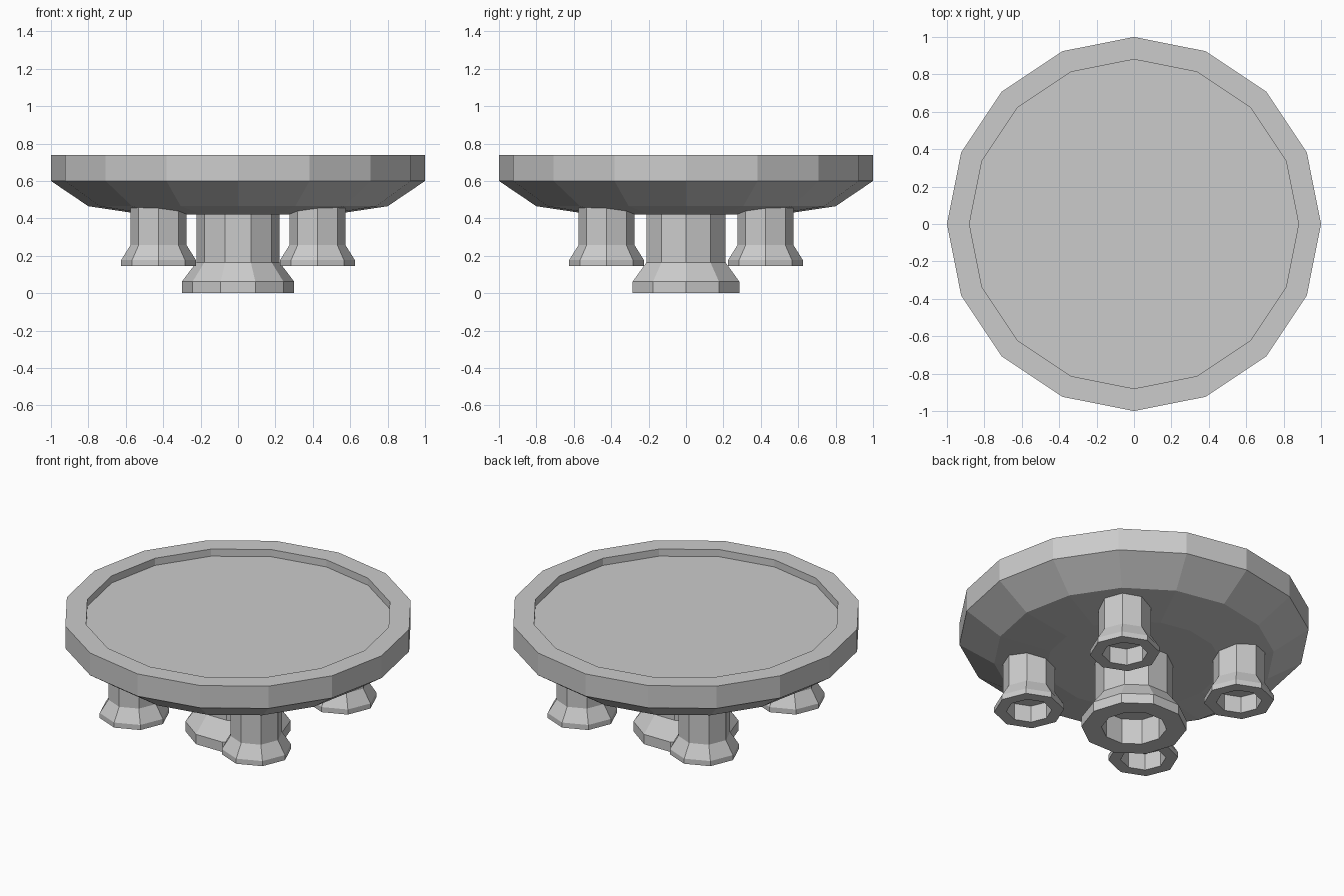
import bpy
import bmesh
from math import cos, sin, tau

default = bpy.data.objects.get("Cube")
if default:
    bpy.data.objects.remove(default, do_unlink=True)

# One plain grey for the whole model
grey = bpy.data.materials.new("light_grey")
grey.use_nodes = True
colour = (0.6, 0.6, 0.6, 1)
grey.diffuse_color = colour
grey.node_tree.nodes["Principled BSDF"].inputs["Base Color"].default_value = colour


def lathe(name, profile, sides, x=0, y=0):
    """Spin a (radius, height) profile into a capped, flat-shaded solid."""
    bm = bmesh.new()
    rings = [[bm.verts.new((r * cos(tau * i / sides), r * sin(tau * i / sides), z))
              for i in range(sides)] for r, z in profile]
    for low, high in zip(rings, rings[1:]):
        for i in range(sides):
            j = (i + 1) % sides
            bm.faces.new((low[i], low[j], high[j], high[i]))
    bm.faces.new(rings[0])
    bm.faces.new(rings[-1])
    bmesh.ops.recalc_face_normals(bm, faces=bm.faces)
    mesh = bpy.data.meshes.new(name)
    bm.to_mesh(mesh)
    bm.free()
    mesh.materials.append(grey)
    obj = bpy.data.objects.new(name, mesh)
    obj.location = (x, y, 0)
    bpy.context.collection.objects.link(obj)
    return obj


# Shallow dish: underside, bowl, upright rim and recessed floor
lathe("dish", [(0.5, 0.42), (0.8, 0.465), (1, 0.6), (1, 0.74),
               (0.88, 0.74), (0.88, 0.695)], 16)

# Central nozzle: hollow flared mouth on a straight neck
lathe("centre_nozzle", [(0.186, 0.16), (0.186, 0), (0.3, 0), (0.3, 0.062),
                        (0.222, 0.165), (0.222, 0.43)], 10)

# Four smaller nozzles on the diagonals
for side, x in (("left", 0.425), ("right", -0.425)):
    for end, y in (("front", -0.425), ("back", 0.425)):
        lathe(f"{end}_{side}_nozzle",
              [(0.13, 0.25), (0.13, 0.145), (0.2, 0.145), (0.2, 0.177),
               (0.15, 0.257), (0.15, 0.46)], 8, x, y)
